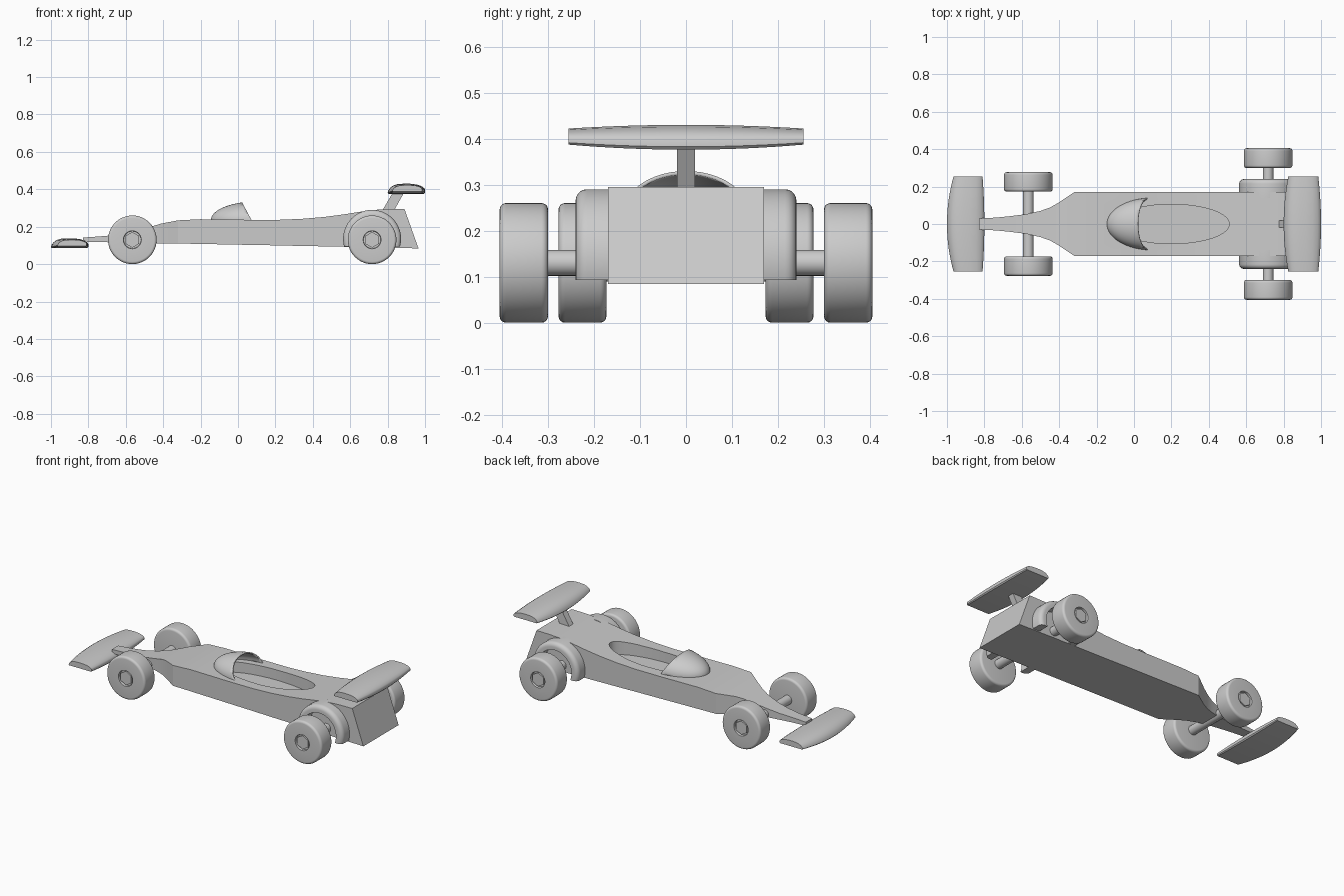
import bpy, bmesh
from math import pi, cos, sin, radians
from mathutils import Vector

if "Cube" in bpy.data.objects:
    bpy.data.objects.remove(bpy.data.objects["Cube"])


def finish(name, bm, angle=35):
    bmesh.ops.recalc_face_normals(bm, faces=bm.faces)
    mesh = bpy.data.meshes.new(name)
    bm.to_mesh(mesh)
    bm.free()
    ob = bpy.data.objects.new(name, mesh)
    bpy.context.collection.objects.link(ob)
    smooth(ob, angle)
    return ob


def smooth(ob, angle=35):
    bpy.ops.object.select_all(action='DESELECT')
    ob.select_set(True)
    bpy.context.view_layer.objects.active = ob
    bpy.ops.object.shade_smooth_by_angle(angle=radians(angle))


def loft(bm, rings):
    """Skin a list of closed rings and cap both ends."""
    rows = [[bm.verts.new(p) for p in ring] for ring in rings]
    n = len(rows[0])
    for a, b in zip(rows, rows[1:]):
        for i in range(n):
            j = (i + 1) % n
            bm.faces.new((a[i], a[j], b[j], b[i]))
    bm.faces.new(rows[0])
    bm.faces.new(rows[-1])


def lathe(bm, profile, cx, cz, closed=False, steps=48):
    """Spin (radius, y) points about an axis parallel to y."""
    vs = [bm.verts.new((cx, y, cz + r)) for r, y in profile]
    pairs = list(zip(vs, vs[1:])) + ([(vs[-1], vs[0])] if closed else [])
    edges = [bm.edges.new(p) for p in pairs]
    bmesh.ops.spin(bm, geom=vs + edges, cent=(cx, 0, cz), axis=(0, 1, 0),
                   angle=2 * pi, steps=steps)
    bmesh.ops.remove_doubles(bm, verts=bm.verts, dist=0.0001)


def corner(r, y, b, steps=5):
    """Rounded outer corner ending at radius r, side y."""
    return [(r - b + b * cos(t), y - b + b * sin(t))
            for t in (i * pi / 2 / steps for i in range(steps + 1))]


def mirror_y(bm):
    dup = bmesh.ops.duplicate(bm, geom=bm.verts[:] + bm.edges[:] + bm.faces[:])
    for v in dup["geom"]:
        if isinstance(v, bmesh.types.BMVert):
            v.co.y *= -1


# Body: x, bottom, top, half width along the length
stations = [
    (-0.83, 0.12, 0.142, 0.03), (-0.74, 0.118, 0.148, 0.034),
    (-0.66, 0.116, 0.155, 0.042), (-0.58, 0.115, 0.168, 0.052),
    (-0.50, 0.113, 0.188, 0.07), (-0.45, 0.112, 0.205, 0.088),
    (-0.41, 0.111, 0.217, 0.11), (-0.32, 0.11, 0.234, 0.17),
    (-0.2, 0.108, 0.24, 0.17), (0.05, 0.103, 0.237, 0.17),
    (0.22, 0.1, 0.237, 0.17), (0.34, 0.097, 0.242, 0.17),
    (0.46, 0.095, 0.252, 0.17), (0.56, 0.093, 0.265, 0.17),
    (0.66, 0.091, 0.281, 0.17), (0.73, 0.09, 0.29, 0.17),
    (0.80, 0.088, 0.294, 0.17)]
rings = [[(x, -w, lo), (x, w, lo), (x, w, hi), (x, -w, hi)]
         for x, lo, hi, w in stations]
rings.append([(0.965, -0.17, 0.084), (0.965, 0.17, 0.084),
              (0.89, 0.17, 0.295), (0.89, -0.17, 0.295)])
bm = bmesh.new()
loft(bm, rings)
body = finish("body", bm, 25)

# Cockpit recess
bm = bmesh.new()
loft(bm, [[(0.2 + 0.31 * cos(t), 0.105 * sin(t), z)
           for t in (i * pi / 32 for i in range(64))] for z in (0.175, 0.4)])
cutter = finish("cockpit_cutter", bm)
cutter.hide_render = True
cut = body.modifiers.new("cockpit", 'BOOLEAN')
cut.object = cutter
cut.solver = 'EXACT'
bpy.ops.object.select_all(action='DESELECT')
bpy.context.view_layer.objects.active = body
bpy.ops.object.modifier_apply(modifier="cockpit")
bpy.data.objects.remove(cutter)
smooth(body, 25)

# Windscreen: thin half ellipsoid with a raked rear edge
bm = bmesh.new()
bmesh.ops.create_uvsphere(bm, u_segments=48, v_segments=32, radius=1)
for v in bm.verts:
    v.co = Vector((0.1 - 0.245 * v.co.z, 0.14 * v.co.x, 0.235 + 0.1 * v.co.y))
for point, normal in (((0, 0, 0.235), (0, 0, -1)), ((0.07, 0, 0.24), (0.88, 0, 0.47))):
    bmesh.ops.bisect_plane(bm, geom=bm.verts[:] + bm.edges[:] + bm.faces[:],
                           plane_co=point, plane_no=normal, clear_outer=True)
screen = finish("windscreen", bm)
shell = screen.modifiers.new("thickness", 'SOLIDIFY')
shell.thickness = 0.008
shell.offset = -1


# Wings: domed section that shrinks towards the tips
def wing(name, lead, trail, sweep_lead, sweep_trail, low, high):
    section = [(0, 0.12), (0.02, 0.35), (0.07, 0.6), (0.15, 0.82), (0.27, 0.96),
               (0.42, 1), (0.6, 1), (0.78, 0.92), (0.91, 0.75), (0.98, 0.55),
               (1, 0.4), (1, 0.12), (0.97, 0), (0.03, 0)]
    rings = []
    for i in range(17):
        k = i / 8 - 1
        a, b = lead + sweep_lead * k * k, trail - sweep_trail * k * k
        lo, hi = low + 0.011 * k * k, high - 0.008 * k * k
        rings.append([(a + (b - a) * u, 0.255 * k, lo + (hi - lo) * v)
                      for u, v in section])
    bm = bmesh.new()
    loft(bm, rings)
    finish(name, bm, 40)


wing("front_wing", -1, -0.80, 0.035, 0.01, 0.085, 0.138)
wing("rear_wing", 0.80, 1, 0.025, 0.015, 0.376, 0.43)

# Rear wing support
bm = bmesh.new()
loft(bm, [[(x, y, z) for x, y in ((a, -0.02), (b, -0.02), (b, 0.02), (a, 0.02))]
          for a, b, z in ((0.762, 0.825, 0.27), (0.835, 0.895, 0.395))])
finish("rear_wing_support", bm)

# Rear wheel arches, open at the bottom
bm = bmesh.new()
lathe(bm, [(0.112, 0.14), (0.155, 0.14)] + corner(0.155, 0.24, 0.025)
      + [(0.112, 0.24)], 0.717, 0.135, closed=True, steps=64)
bmesh.ops.bisect_plane(bm, geom=bm.verts[:] + bm.edges[:] + bm.faces[:],
                       plane_co=(0, 0, 0.093), plane_no=(0, 0, -1), clear_outer=True)
bmesh.ops.holes_fill(bm, edges=[e for e in bm.edges if e.is_boundary])
mirror_y(bm)
finish("rear_wheel_arches", bm)

# Wheels with recessed hubs and hexagonal nuts, plus axles
for end, cx, inner, outer in (("front", -0.565, 0.173, 0.277),
                              ("rear", 0.717, 0.3, 0.405)):
    bm = bmesh.new()
    tyre = corner(0.13, outer, 0.014)
    back = [(r, inner + outer - y) for r, y in reversed(tyre)]
    lathe(bm, [(0, inner)] + back + tyre
          + [(0.048, outer), (0.046, outer - 0.014), (0, outer - 0.014)], cx, 0.13)
    mirror_y(bm)
    finish(end + "_wheels", bm)

    bm = bmesh.new()
    lathe(bm, [(0, outer - 0.02), (0.042, outer - 0.02),
               (0.042, outer - 0.003), (0, outer - 0.003)], cx, 0.13, steps=6)
    mirror_y(bm)
    finish(end + "_hub_nuts", bm)

    bm = bmesh.new()
    reach = inner + 0.02
    lathe(bm, [(0, -reach), (0.028, -reach), (0.028, reach), (0, reach)],
          cx, 0.13, steps=32)
    finish(end + "_axle", bm)
